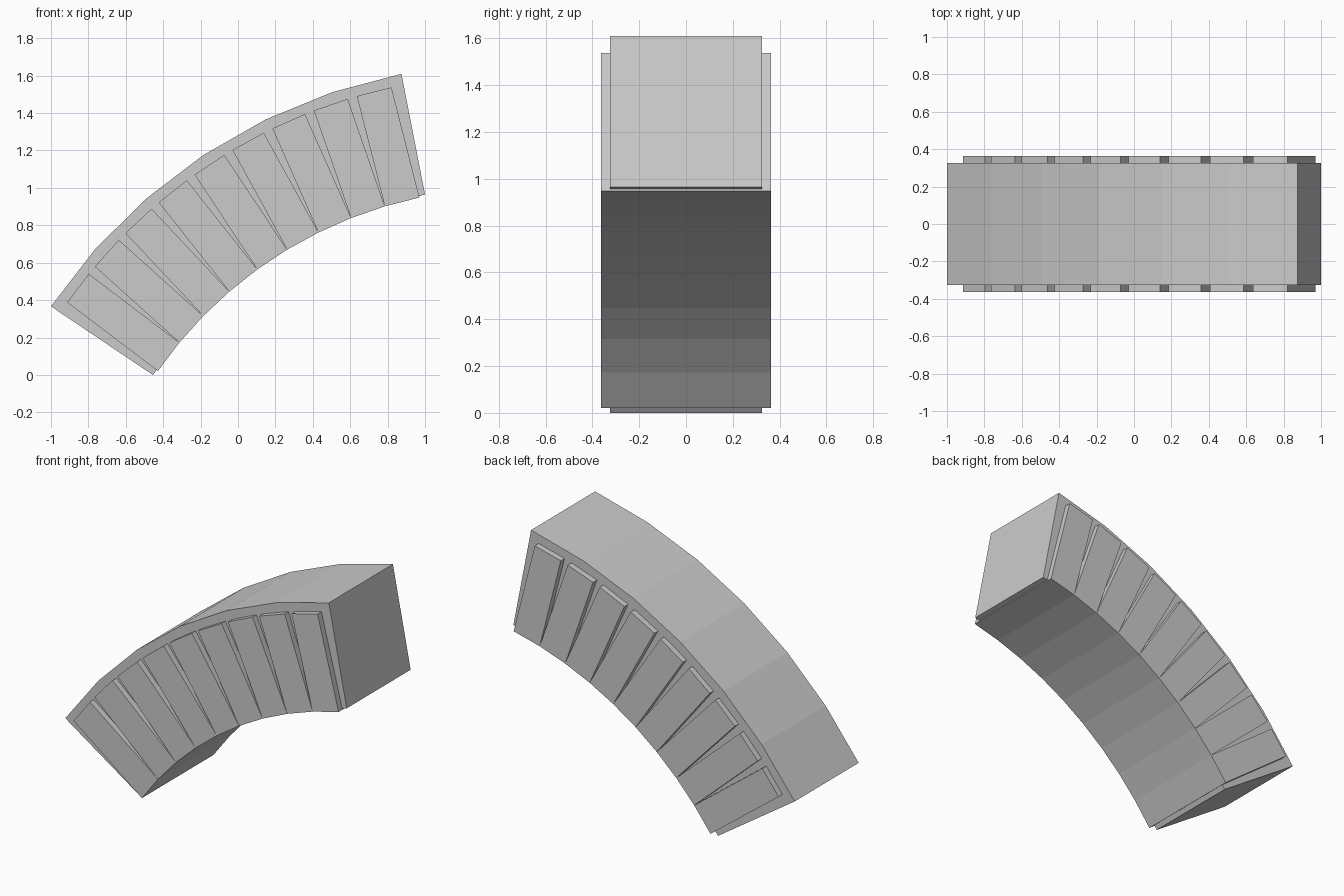
import bpy, bmesh
from math import radians, cos, sin

if "Cube" in bpy.data.objects:
    bpy.data.objects.remove(bpy.data.objects["Cube"])

CX, CZ = 1.437, -1.274            # centre of the arch
MID, SPAN = radians(123.55), radians(45)


def polar(r, a):
    return (CX + r * cos(a), CZ + r * sin(a))


def prism(name, profile, half):
    """Extrude an x-z profile symmetrically along y."""
    bm = bmesh.new()
    face = bm.faces.new([bm.verts.new((x, -half, z)) for x, z in profile])
    ext = bmesh.ops.extrude_face_region(bm, geom=[face])
    verts = [g for g in ext["geom"] if isinstance(g, bmesh.types.BMVert)]
    bmesh.ops.translate(bm, verts=verts, vec=(0, 2 * half, 0))
    bmesh.ops.recalc_face_normals(bm, faces=bm.faces)
    mesh = bpy.data.meshes.new(name)
    bm.to_mesh(mesh)
    bm.free()
    obj = bpy.data.objects.new(name, mesh)
    bpy.context.collection.objects.link(obj)
    return obj


# Curved body: six-segment arch
angles = [MID - SPAN / 2 + SPAN * i / 6 for i in range(7)]
prism("arch_body",
      [polar(2.938, a) for a in angles] + [polar(2.281, a) for a in reversed(angles)],
      0.325)

# Nine rectangular blocks passing through the body, meeting along the underside
STEP, R_IN, HEIGHT = radians(4.82), 2.271, 0.608
for i in range(9):
    a = MID + (i - 4) * STEP
    half_w = R_IN * sin(STEP / 2)
    low = R_IN * cos(STEP / 2)
    profile = []
    for r, t in ((low, -half_w), (low + HEIGHT, -half_w),
                 (low + HEIGHT, half_w), (low, half_w)):
        x, z = polar(r, a)
        profile.append((x - t * sin(a), z + t * cos(a)))
    prism(f"arch_block_{i + 1}", profile, 0.364)
